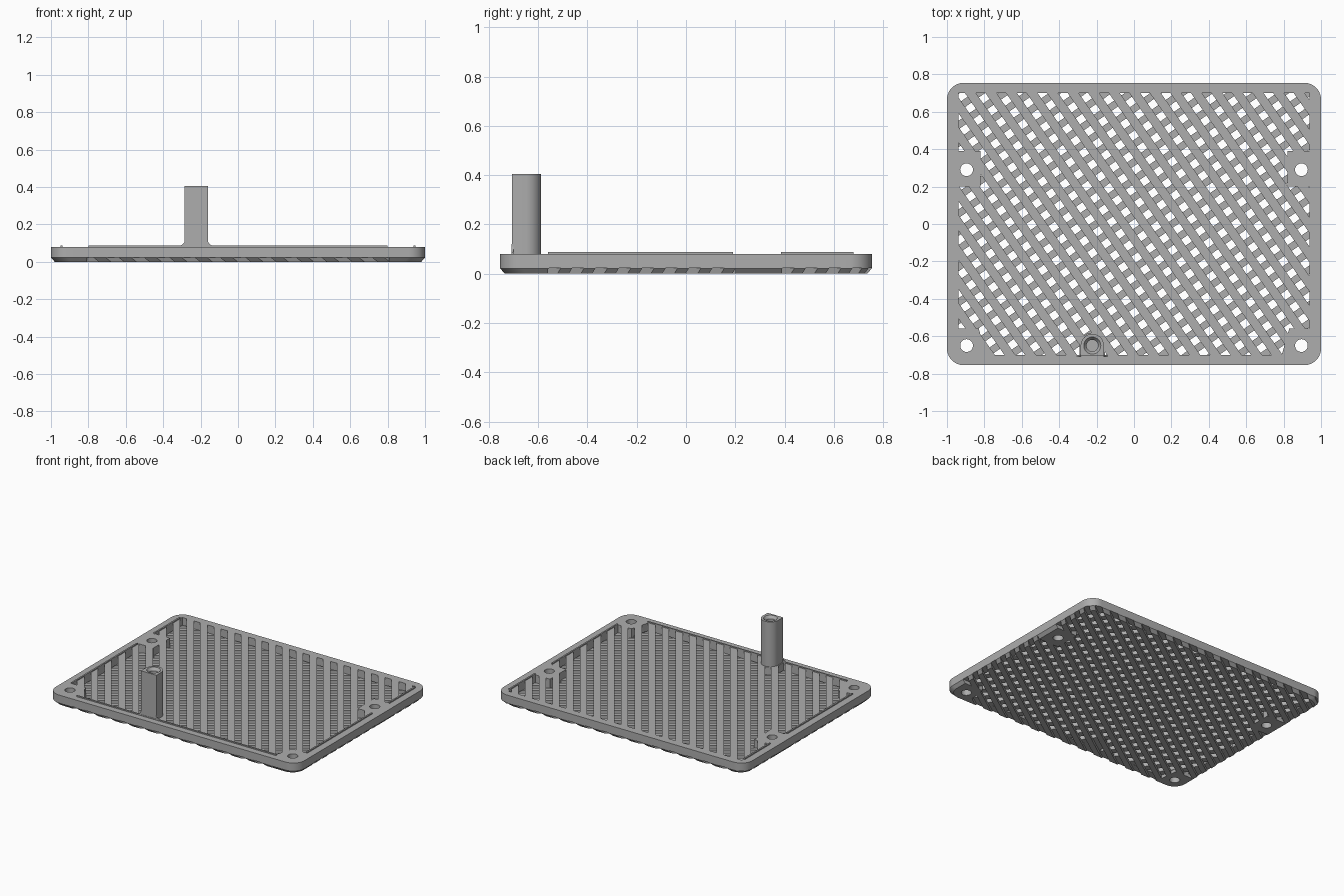
import bpy, bmesh, math
from mathutils import Matrix, Vector

cube = bpy.data.objects.get("Cube")
if cube:
    bpy.data.objects.remove(cube, do_unlink=True)

grey = bpy.data.materials.new("mid grey")
grey.use_nodes = True
colour = (0.42, 0.42, 0.42, 1)
grey.diffuse_color = colour
grey.node_tree.nodes["Principled BSDF"].inputs["Base Color"].default_value = colour

TOP = 0.08
LAYER = 0.024
SCREWS = [(s * 0.895, y) for s in (-1, 1) for y in (0.29, -0.65)]
POST = Vector((-0.223, -0.65, 0))


def finish(bm, name):
    bmesh.ops.recalc_face_normals(bm, faces=bm.faces)
    mesh = bpy.data.meshes.new(name)
    bm.to_mesh(mesh)
    bm.free()
    mesh.materials.append(grey)
    obj = bpy.data.objects.new(name, mesh)
    bpy.context.collection.objects.link(obj)
    return obj


def add_prism(bm, points, z0, z1):
    face = bm.faces.new([bm.verts.new((x, y, z0)) for x, y in points])
    new = bmesh.ops.extrude_face_region(bm, geom=[face])["geom"]
    bmesh.ops.translate(bm, vec=(0, 0, z1 - z0),
                        verts=[v for v in new if isinstance(v, bmesh.types.BMVert)])


def prism(name, points, z0, z1):
    bm = bmesh.new()
    add_prism(bm, points, z0, z1)
    return finish(bm, name)


def arc(cx, cy, r, a0, a1, n):
    return [(cx + r * math.cos(math.radians(a0 + (a1 - a0) * i / n)),
             cy + r * math.sin(math.radians(a0 + (a1 - a0) * i / n))) for i in range(n + 1)]


def rounded(hx, hy, r, n=10):
    corners = [(1, 1, 0), (-1, 1, 90), (-1, -1, 180), (1, -1, 270)]
    return [p for sx, sy, a in corners
            for p in arc(sx * (hx - r), sy * (hy - r), r, a, a + 90, n)]


def boolean(obj, cutter, operation):
    mod = obj.modifiers.new("cut", 'BOOLEAN')
    mod.operation = operation
    mod.object = cutter
    mod.solver = 'EXACT'
    bpy.context.view_layer.objects.active = obj
    bpy.ops.object.modifier_apply(modifier=mod.name)
    bpy.data.objects.remove(cutter, do_unlink=True)


def slots(name, angle, pitch, width, z0, z1):
    # row of parallel bars running along the given angle
    bm = bmesh.new()
    turn = Matrix.Rotation(math.radians(angle), 2)
    for i in range(-18, 19):
        y = i * pitch
        box = [(-1.6, y - width / 2), (1.6, y - width / 2),
               (1.6, y + width / 2), (-1.6, y + width / 2)]
        add_prism(bm, [tuple(turn @ Vector(p)) for p in box], z0, z1)
    return finish(bm, name)


def outline(edge, front, back):
    # slotted area, stepping round the screw pads
    half = [(0, front), (0.79, front), (0.83, -0.56), (edge, -0.56), (edge, 0.2), (0.82, 0.2),
            (0.82, 0.39), (edge, 0.39), (edge, back), (0, back)]
    return half[1:-1] + [(-x, y) for x, y in reversed(half[1:-1])]


# Plate with a chamfered underside
plate = prism("plate", rounded(1, 0.755, 0.09), 0, TOP)
bm = bmesh.new()
bm.from_mesh(plate.data)
for v in bm.verts:
    if v.co.z < 0.001:
        v.co.x *= 0.98
        v.co.y *= 0.974
loop = [e for e in bm.edges if all(v.co.z < 0.001 for v in e.verts)]
sides = [f for f in bm.faces if abs(f.normal.z) < 0.9]
bmesh.ops.bisect_plane(bm, geom=bm.verts[:] + bm.edges[:] + bm.faces[:],
                       plane_co=(0, 0, 0.022), plane_no=(0, 0, 1))
for v in bm.verts:
    if abs(v.co.z - 0.022) < 0.001:
        k = 0.98 + 0.02 * v.co.z / TOP
        m = 0.974 + 0.026 * v.co.z / TOP
        v.co.x /= k
        v.co.y /= m
bm.to_mesh(plate.data)
bm.free()

# Upper slots stop inside the frame; lower grooves run out through the edge
upper = slots("upper_slots", -55, 0.09, 0.042, LAYER - 0.001, 0.12)
boolean(upper, prism("upper_area", outline(0.938, -0.7, 0.7), -0.1, 0.2), 'INTERSECT')
lower = slots("lower_slots", 35, 0.0777, 0.04, -0.03, LAYER)
boolean(lower, prism("lower_area", outline(1.1, -0.9, 0.9), -0.1, 0.2), 'INTERSECT')
boolean(plate, upper, 'DIFFERENCE')
boolean(plate, lower, 'DIFFERENCE')

# Screw holes
bm = bmesh.new()
for x, y in SCREWS:
    add_prism(bm, arc(x, y, 0.034, 0, 348.75, 31), -0.1, 0.2)
boolean(plate, finish(bm, "screw_holes"), 'DIFFERENCE')


# Post: flat front, round back, blind bore with a countersunk mouth
def d_shape(r):
    return [(POST.x + r, -0.707)] + arc(POST.x, POST.y, r, 0, 180, 24) + [(POST.x - r, -0.707)]


prism("post_base", d_shape(0.069), LAYER, TOP)
post = prism("post", d_shape(0.062), LAYER, 0.405)
bm = bmesh.new()
for r1, r2, z0, z1 in ((0.031, 0.031, 0.1, 0.45), (0.031, 0.047, 0.385, 0.407)):
    bmesh.ops.create_cone(bm, cap_ends=True, segments=32, radius1=r1, radius2=r2, depth=z1 - z0,
                          matrix=Matrix.Translation((POST.x, POST.y, (z0 + z1) / 2)))
    boolean(post, finish(bm, "post_bore"), 'DIFFERENCE')
    bm = bmesh.new()
bm.free()


# Raised sealing ribs
def rib(name, x0, x1, y0, y1):
    prism(name, [(x0, y0), (x1, y0), (x1, y1), (x0, y1)], TOP - 0.01, TOP + 0.008)


rib("front_rib", -0.8, 0.8, -0.709, -0.7)
for s, side in ((1, "left"), (-1, "right")):
    rib(side + "_front_rib", s * 0.938, s * 0.949, -0.56, 0.19)
    rib(side + "_back_rib", s * 0.938, s * 0.949, 0.385, 0.68)

# Curved webs joining the front rib to the post
for s, side in ((1, "left"), (-1, "right")):
    r, x = 0.035, POST.x + s * 0.06
    curve = [(x, TOP)] + [(x + s * (r - r * math.cos(a)), TOP + r + 0.006 - r * math.sin(a))
                          for a in [math.pi / 2 * i / 8 for i in range(9)]]
    bm = bmesh.new()
    face = bm.faces.new([bm.verts.new((px, -0.709, pz)) for px, pz in curve + [(x + s * r, TOP)]])
    new = bmesh.ops.extrude_face_region(bm, geom=[face])["geom"]
    bmesh.ops.translate(bm, vec=(0, 0.009, 0),
                        verts=[v for v in new if isinstance(v, bmesh.types.BMVert)])
    finish(bm, side + "_post_web")

# Smooth the round walls, keep the edges crisp
for obj in bpy.context.collection.objects:
    if obj.type == 'MESH' and obj.data.materials and obj.data.materials[0] == grey:
        bpy.ops.object.select_all(action='DESELECT')
        obj.select_set(True)
        bpy.context.view_layer.objects.active = obj
        bpy.ops.object.shade_smooth_by_angle(angle=math.radians(25))
